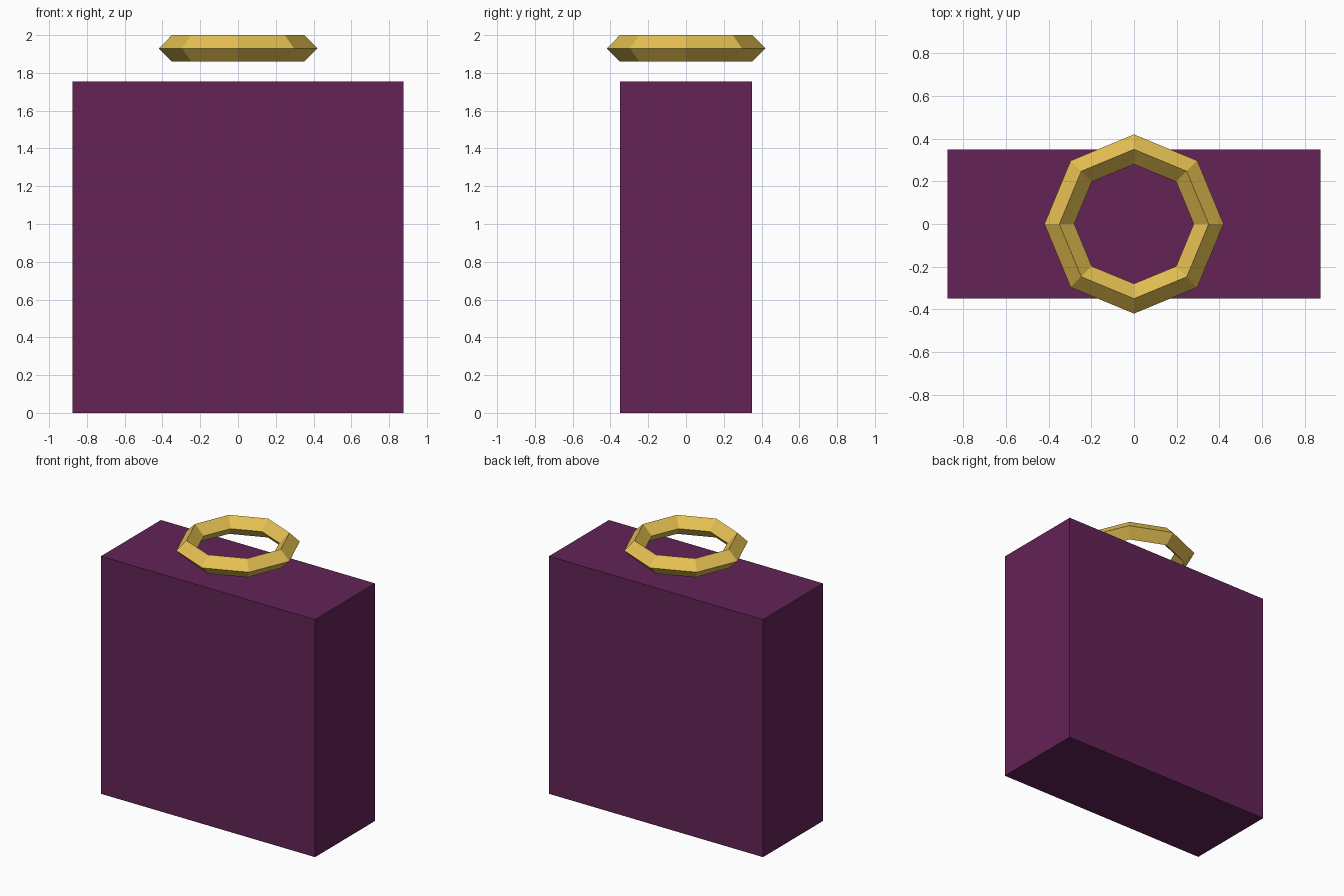
import bpy

if "Cube" in bpy.data.objects:
    bpy.data.objects.remove(bpy.data.objects["Cube"])


def finish(name, color):
    obj = bpy.context.object
    obj.name = name
    mat = bpy.data.materials.new(name + "_color")
    mat.diffuse_color = (*color, 1)
    mat.use_nodes = True
    mat.node_tree.nodes["Principled BSDF"].inputs["Base Color"].default_value = mat.diffuse_color
    obj.data.materials.append(mat)
    return obj


# Bag body: a plain upright block
WIDTH, DEPTH, HEIGHT = 1.75, 0.70, 1.755
bpy.ops.mesh.primitive_cube_add(size=1, location=(0, 0, HEIGHT / 2))
body = finish("bag_body", (0.125, 0.017, 0.095))
body.scale = (WIDTH, DEPTH, HEIGHT)
bpy.ops.object.transform_apply(location=False, rotation=False, scale=True)

# Handle: flat-lying eight-sided ring with a diamond section, floating above the body
bpy.ops.mesh.primitive_torus_add(
    major_radius=0.35, minor_radius=0.07,
    major_segments=8, minor_segments=4,
    location=(0, 0, 1.93))
finish("handle_ring", (0.79, 0.53, 0.085))
